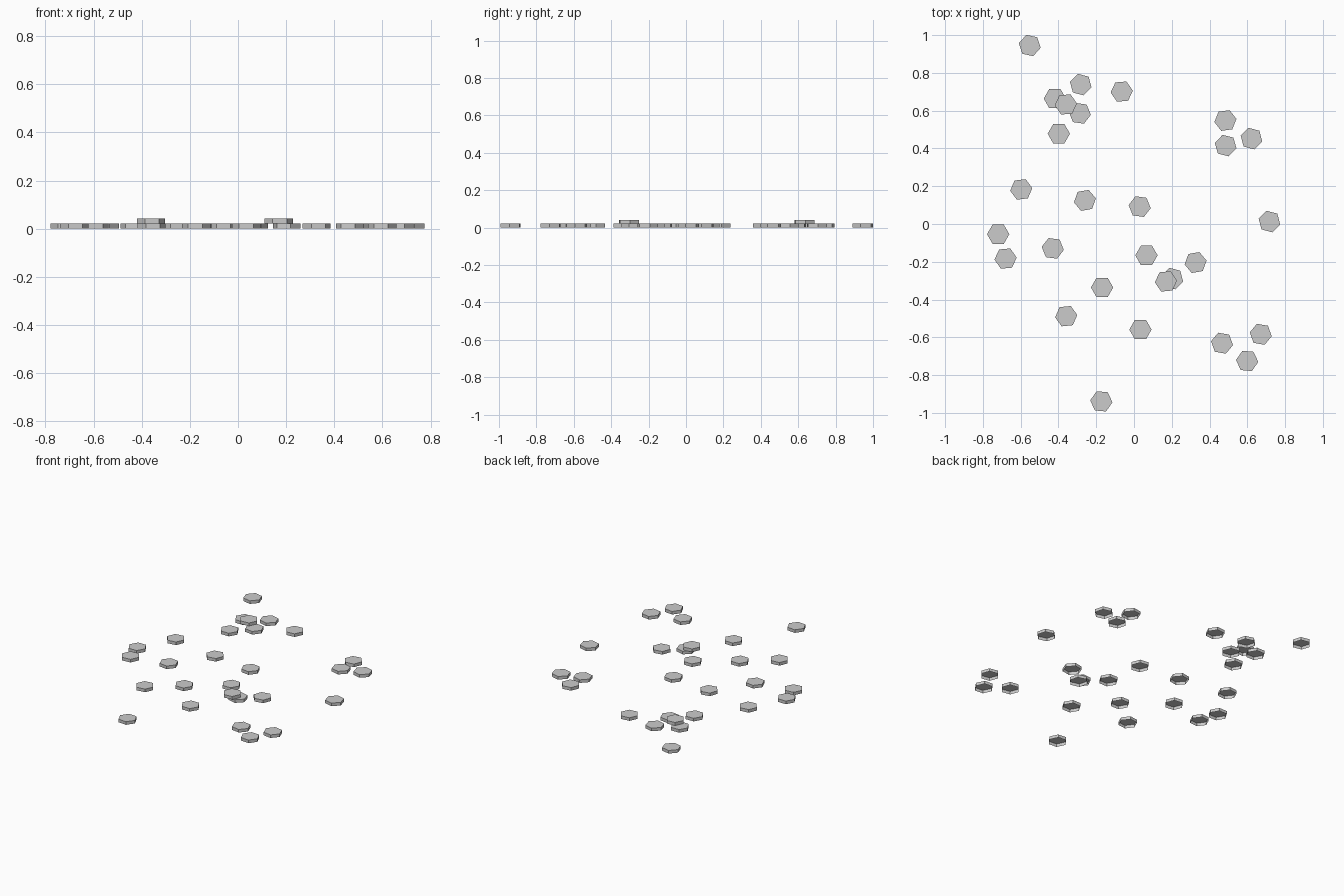
import bpy
from math import radians

if "Cube" in bpy.data.objects:
    bpy.data.objects.remove(bpy.data.objects["Cube"])

RADIUS = 0.059
THICK = 0.021

# x, y, turn in degrees of every hexagonal tile lying on the floor
FLOOR = [
    (-0.552, 0.945, -12), (-0.419, 0.664, 0), (-0.282, 0.738, -15),
    (-0.287, 0.586, -8), (-0.065, 0.701, 5), (-0.398, 0.478, 0),
    (0.484, 0.548, 8), (0.622, 0.452, -15), (0.485, 0.415, -14),
    (-0.597, 0.183, 7), (-0.260, 0.125, 10), (0.030, 0.092, -8),
    (0.717, 0.013, -15), (-0.719, -0.054, 0), (-0.680, -0.183, 5),
    (-0.430, -0.129, -8), (0.066, -0.166, 0), (0.326, -0.204, 10),
    (0.203, -0.289, -15), (-0.169, -0.336, 0), (-0.359, -0.488, 6),
    (0.034, -0.559, 0), (0.466, -0.631, -10), (0.671, -0.584, -10),
    (0.599, -0.725, -5), (-0.173, -0.939, -5),
]
# tiles resting on top of others
STACKED = [(-0.361, 0.633, 5), (0.169, -0.304, 5)]


def tile_mesh():
    """Hexagonal cap with side walls and an open underside."""
    from mathutils import Matrix, Vector
    def corner(i, z):
        return Matrix.Rotation(radians(60 * i), 3, 'Z') @ Vector((RADIUS, 0, 0)) + Vector((0, 0, z))
    verts = [corner(i, z) for z in (0, THICK) for i in range(6)]
    walls = [(i, (i + 1) % 6, (i + 1) % 6 + 6, i + 6) for i in range(6)]
    mesh = bpy.data.meshes.new("hex_tile")
    mesh.from_pydata(verts, [], walls + [tuple(range(6, 12))])
    return mesh


tile = tile_mesh()


def place(name, spots, z):
    for x, y, turn in spots:
        obj = bpy.data.objects.new(name, tile)
        obj.location = (x, y, z)
        obj.rotation_euler.z = radians(turn)
        bpy.context.collection.objects.link(obj)


place("floor_tile", FLOOR, 0)
place("stacked_tile", STACKED, THICK)
